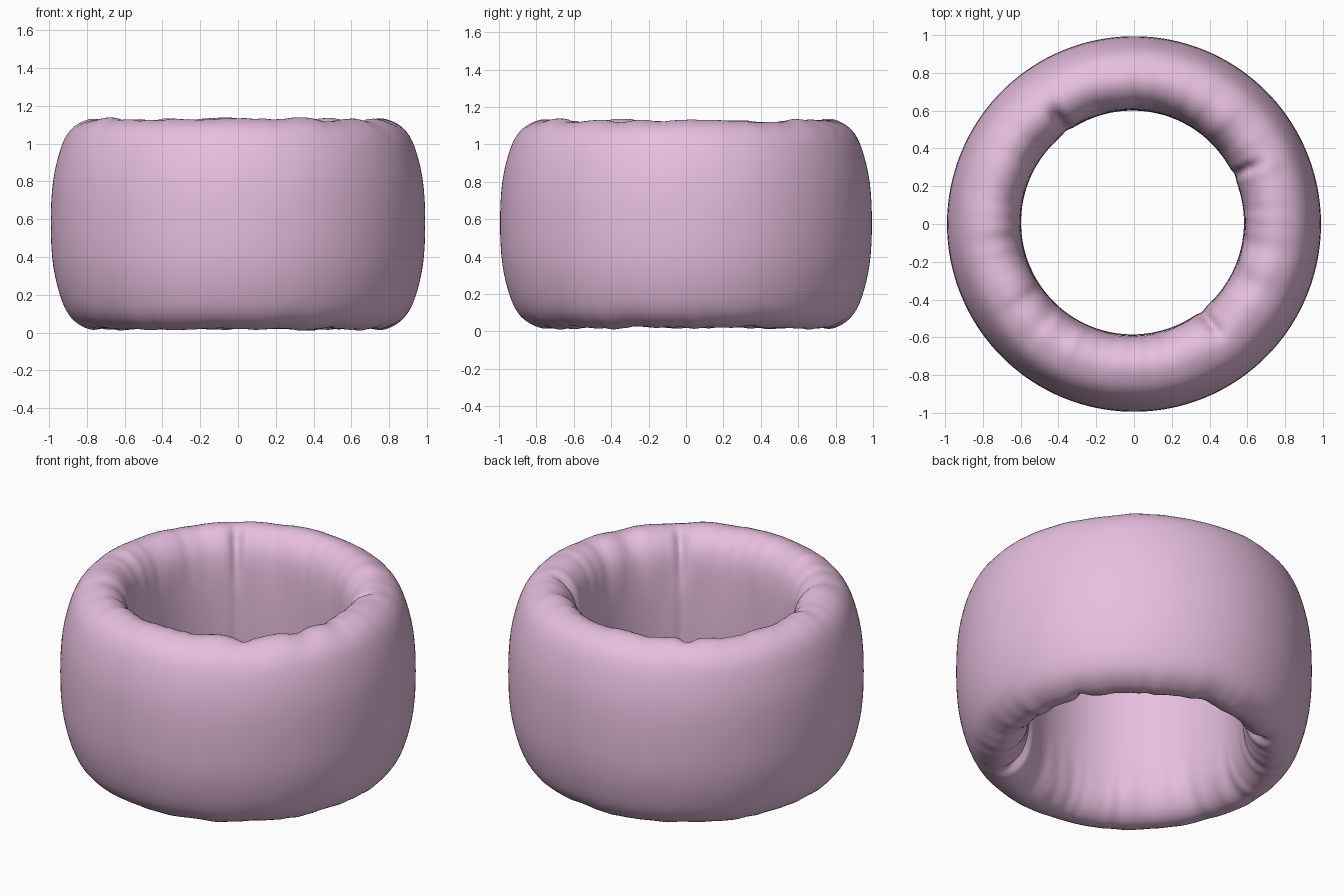
import bpy, bmesh, math
from mathutils import Vector, noise

if "Cube" in bpy.data.objects:
    bpy.data.objects.remove(bpy.data.objects["Cube"])

SEG = 256
# Closed cross-section of the padded ring: (radius, height)
PROFILE = [(0.99, 0.58), (0.978, 0.80), (0.935, 0.98), (0.88, 1.075), (0.80, 1.122),
           (0.73, 1.125), (0.665, 1.085), (0.618, 1.00), (0.597, 0.85), (0.59, 0.58),
           (0.597, 0.31), (0.618, 0.16), (0.665, 0.07), (0.73, 0.025), (0.80, 0.028),
           (0.88, 0.08), (0.935, 0.18), (0.978, 0.36)]
# Angles of the pinched seams along the hole
SEAMS = [math.radians(a) for a in (126, 25, -52)]


def smooth_loop(pts, steps):
    """Closed Catmull-Rom curve through the points."""
    out, n = [], len(pts)
    for i in range(n):
        a, b, c, d = (Vector(pts[(i + k) % n]) for k in (-1, 0, 1, 2))
        for s in range(steps):
            t = s / steps
            out.append(0.5 * (2 * b + (c - a) * t + (2 * a - 5 * b + 4 * c - d) * t * t
                              + (3 * b - a - 3 * c + d) * t ** 3))
    return out


def pleat(angle, z):
    """Irregular gathers running across the rims."""
    x, y = math.cos(angle), math.sin(angle)
    side = 5.0 if z > 0.58 else -5.0
    return (noise.noise(Vector((x * 4, y * 4, side + z)))
            + 0.7 * noise.noise(Vector((x * 10, y * 10, side + z * 1.5))))


loop = smooth_loop(PROFILE, 4)
count = len(loop)
bm = bmesh.new()
rings = []
for i in range(SEG):
    ang = 2 * math.pi * i / SEG
    ring = []
    for j, p in enumerate(loop):
        r, z = p
        # outward direction of the cross-section
        tan = (loop[(j + 1) % count] - loop[j - 1]).normalized()
        nr, nz = tan.y, -tan.x
        rim = min(1, max(0, (abs(z - 0.58) - 0.2) / 0.3))
        inner = min(1, max(0, (0.93 - r) / 0.2))
        push = 0.015 * rim * inner * pleat(ang, z)
        # pinched creases, deepest on the top inner edge
        for s in SEAMS:
            d = math.atan2(math.sin(ang - s), math.cos(ang - s))
            near = max(0, min(1, (0.80 - r) / 0.13))
            push -= (0.008 + 0.03 * rim) * near * math.exp(-(d / 0.045) ** 2)
        r += nr * push
        z += nz * push
        # the hole sits slightly off centre
        off = 0.008 * min(1, max(0, (0.95 - r) / 0.3))
        ring.append(bm.verts.new((r * math.cos(ang) - off, r * math.sin(ang) * 1.004 + off, z)))
    rings.append(ring)

for i in range(SEG):
    a, b = rings[i], rings[(i + 1) % SEG]
    for j in range(count):
        k = (j + 1) % count
        bm.faces.new((a[j], b[j], b[k], a[k])).smooth = True
bmesh.ops.recalc_face_normals(bm, faces=bm.faces)

# Padded fabric ring
mesh = bpy.data.meshes.new("padded_ring")
bm.to_mesh(mesh)
bm.free()
obj = bpy.data.objects.new("padded_ring", mesh)
bpy.context.collection.objects.link(obj)

mat = bpy.data.materials.new("pink_fabric")
mat.diffuse_color = (0.80, 0.52, 0.74, 1)
mat.use_nodes = True
mat.node_tree.nodes["Principled BSDF"].inputs["Base Color"].default_value = mat.diffuse_color
mesh.materials.append(mat)
